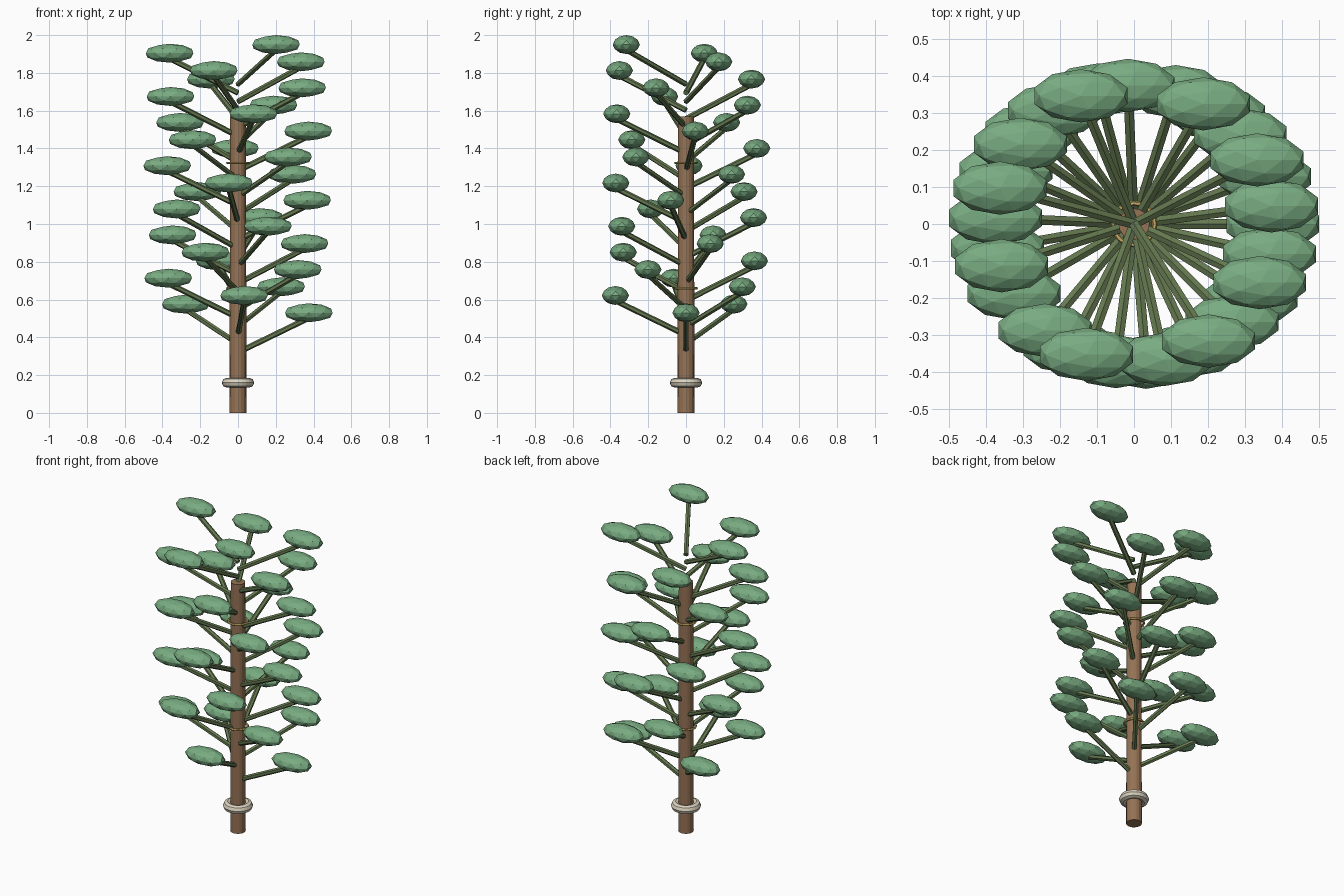
import bpy, math
from mathutils import Vector

if "Cube" in bpy.data.objects:
    bpy.data.objects.remove(bpy.data.objects["Cube"])


def material(name, color):
    m = bpy.data.materials.new(name)
    m.diffuse_color = (*color, 1)
    m.use_nodes = True
    m.node_tree.nodes["Principled BSDF"].inputs["Base Color"].default_value = m.diffuse_color
    return m


BARK = material("bark", (0.30, 0.17, 0.09))
TWIG = material("twig", (0.13, 0.19, 0.08))
LEAF = material("leaf", (0.19, 0.41, 0.22))
CREAM = material("cream", (0.72, 0.66, 0.53))
GOLD = material("gold", (0.60, 0.42, 0.13))


def finish(name, mat):
    o = bpy.context.object
    o.name = name
    o.data.materials.append(mat)
    return o


def ring(name, z, major, minor, sides, mat):
    bpy.ops.mesh.primitive_torus_add(location=(0, 0, z), major_radius=major, minor_radius=minor,
                                     major_segments=24, minor_segments=sides)
    return finish(name, mat)


# trunk
bpy.ops.mesh.primitive_cone_add(vertices=16, radius1=0.045, radius2=0.042, depth=1.57,
                                location=(0, 0, 0.785))
finish("trunk", BARK)

# collar near the base and two thin bands
ring("base_collar", 0.16, 0.060, 0.026, 8, CREAM)
for i, z in enumerate((0.66, 1.323)):
    ring(f"trunk_band_{i + 1}", z, 0.056, 0.007, 6, GOLD)

# branches spiralling up by the golden angle, each with a leaf clump
COUNT, REACH = 32, 0.375
for i in range(COUNT):
    a = math.radians(137.5 * i)
    z = 0.32 + 1.42 * i / (COUNT - 1)
    out = Vector((math.cos(a), math.sin(a), 0))
    start = Vector((0, 0, z))
    end = out * 0.36 + Vector((0, 0, z + 0.175))
    d = end - start
    bpy.ops.mesh.primitive_cylinder_add(vertices=6, radius=0.015, depth=d.length,
                                        location=(start + end) / 2,
                                        rotation=d.to_track_quat('Z', 'Y').to_euler())
    finish(f"branch_{i + 1}", TWIG)
    bpy.ops.mesh.primitive_ico_sphere_add(subdivisions=2, radius=1,
                                          location=out * REACH + Vector((0, 0, z + 0.21)))
    leaf = finish(f"leaf_clump_{i + 1}", LEAF)
    leaf.scale = (0.132, 0.072, 0.05)
